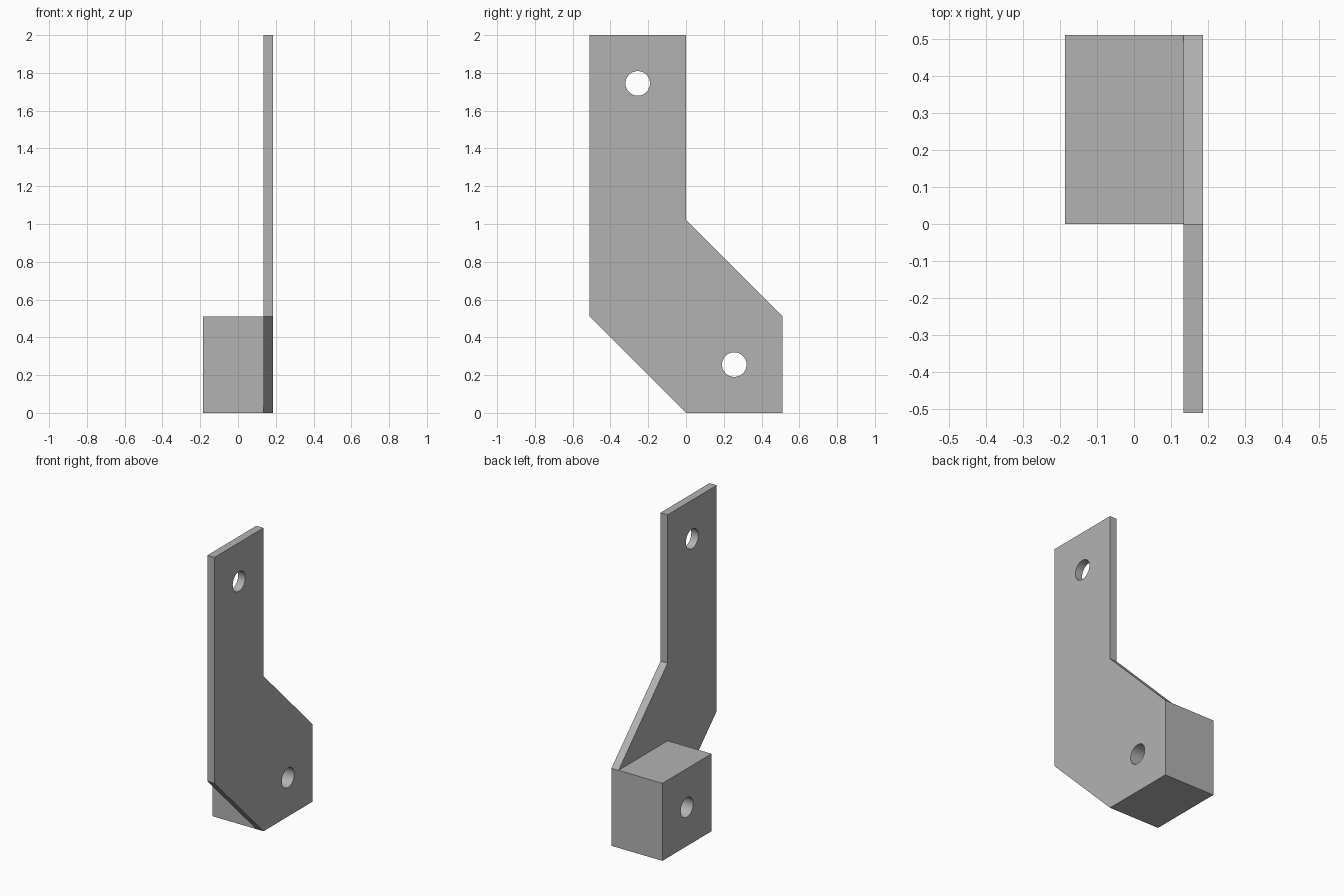
import bpy, bmesh, math
from mathutils import Matrix

if "Cube" in bpy.data.objects:
    bpy.data.objects.remove(bpy.data.objects["Cube"])

HALF = 0.186      # half of the overall depth in x
INNER = 0.134     # inner face of the plate
W = 0.511         # strap width and block size

grey = bpy.data.materials.new("plain grey")
grey.diffuse_color = (0.45, 0.45, 0.45, 1)
grey.use_nodes = True
grey.node_tree.nodes["Principled BSDF"].inputs["Base Color"].default_value = grey.diffuse_color


def finish(bm, name):
    bmesh.ops.recalc_face_normals(bm, faces=bm.faces)
    mesh = bpy.data.meshes.new(name)
    bm.to_mesh(mesh)
    bm.free()
    mesh.materials.append(grey)
    obj = bpy.data.objects.new(name, mesh)
    bpy.context.collection.objects.link(obj)
    return obj


def slab(name, profile, x0, x1):
    """Extrude a (y, z) outline along x."""
    bm = bmesh.new()
    face = bm.faces.new([bm.verts.new((x0, y, z)) for y, z in profile])
    ext = bmesh.ops.extrude_face_region(bm, geom=[face])
    verts = [v for v in ext["geom"] if isinstance(v, bmesh.types.BMVert)]
    bmesh.ops.translate(bm, verts=verts, vec=(x1 - x0, 0, 0))
    return finish(bm, name)


def drill(name, y, z):
    """Cylinder along x used to cut a bolt hole."""
    bm = bmesh.new()
    bmesh.ops.create_cone(bm, cap_ends=True, segments=48, radius1=0.065,
                          radius2=0.065, depth=1,
                          matrix=Matrix.Translation((0, y, z)) @ Matrix.Rotation(math.pi / 2, 4, 'Y'))
    obj = finish(bm, name)
    obj.hide_render = True
    return obj


def combine(target, tool, operation):
    mod = target.modifiers.new(operation.title(), 'BOOLEAN')
    mod.operation, mod.solver, mod.object = operation, 'EXACT', tool
    bpy.context.view_layer.objects.active = target
    bpy.ops.object.modifier_apply(modifier=mod.name)
    bpy.data.objects.remove(tool)


# Cranked flat plate
bracket = slab("bracket", [(0, 0), (W, 0), (W, W), (0, 2 * W), (0, 2),
                           (-W, 2), (-W, W)], INNER, HALF)

# Square mounting block fused to the foot of the plate
block = slab("mounting_block", [(0, 0), (W, 0), (W, W), (0, W)], -HALF, HALF)
combine(bracket, block, 'UNION')

# Bolt holes at the top and through the block
combine(bracket, drill("top_hole_cutter", -W / 2, 2 - W / 2), 'DIFFERENCE')
combine(bracket, drill("block_hole_cutter", W / 2, W / 2), 'DIFFERENCE')

# Smooth hole walls, crisp edges elsewhere
bpy.ops.object.select_all(action='DESELECT')
bracket.select_set(True)
bpy.context.view_layer.objects.active = bracket
bpy.ops.object.shade_smooth_by_angle(angle=math.radians(30))
